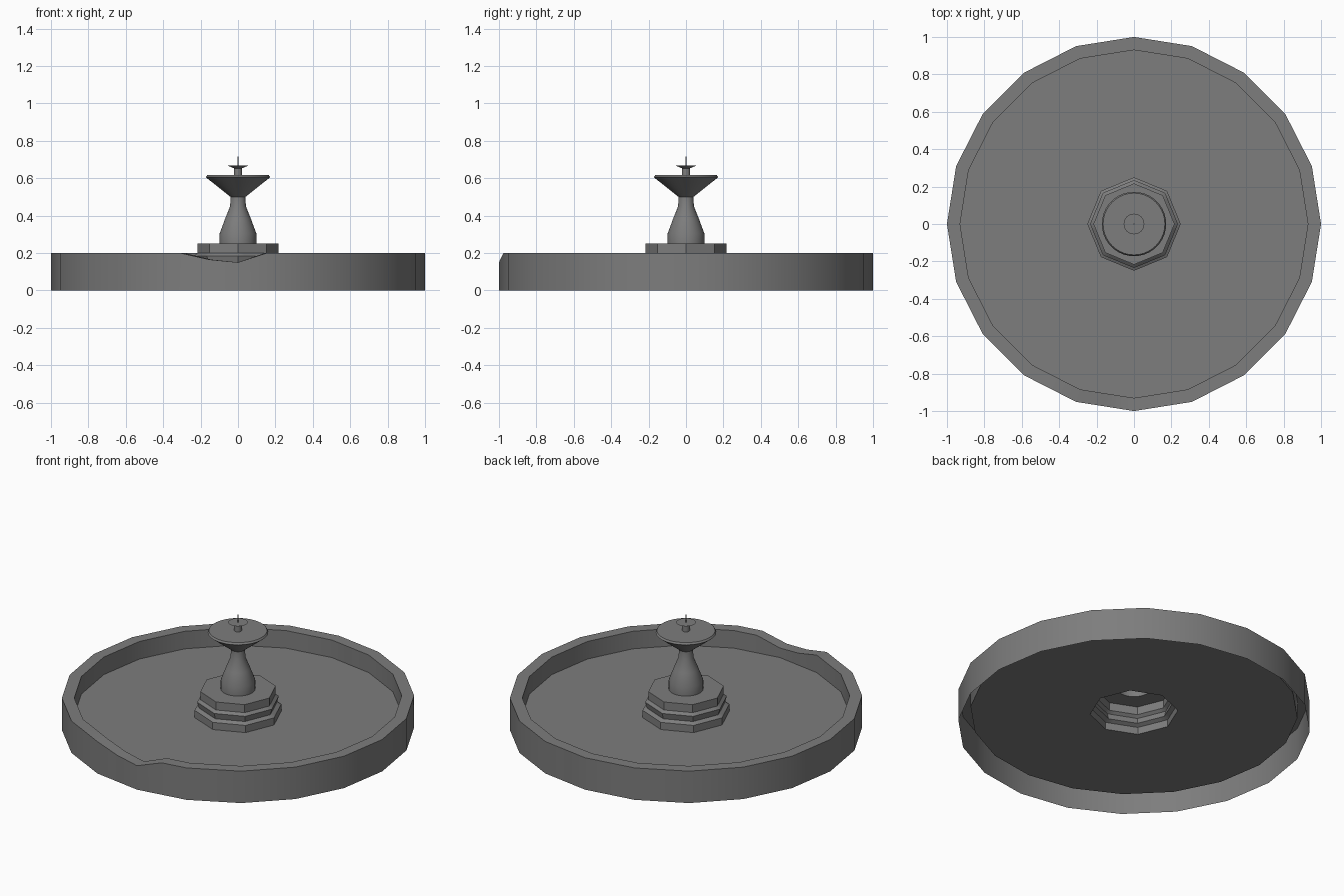
import bpy, bmesh
from math import pi, cos, sin

if "Cube" in bpy.data.objects:
    bpy.data.objects.remove(bpy.data.objects["Cube"])

N = 40  # ring resolution; contains the corners of both 20-gons and 8-gons

# Dark grey stone
stone = bpy.data.materials.new("dark_stone")
stone.diffuse_color = (0.205, 0.205, 0.205, 1)
stone.use_nodes = True
stone.node_tree.nodes["Principled BSDF"].inputs["Base Color"].default_value = stone.diffuse_color


def ring_point(sides, r, i):
    """Point i of N along a regular polygon with a corner at angle 0."""
    a = 2 * pi * i / N
    step = 2 * pi / sides
    rem = ((i * sides) % N) / N * step
    rad = r * cos(step / 2) / cos(rem - step / 2)
    return rad * cos(a), rad * sin(a)


def loft(name, rings, chip=None):
    """Open skin through rings of (sides, radius, z); chip lowers rim points."""
    bm = bmesh.new()
    rows = []
    for k, (sides, r, z) in enumerate(rings):
        row = []
        for i in range(N):
            dz = chip.get(i, 0) if chip and k in (1, 2) else 0
            x, y = ring_point(sides, r, i)
            row.append(bm.verts.new((x, y, z - dz)))
        rows.append(row)
    for lo, hi in zip(rows, rows[1:]):
        for i in range(N):
            j = (i + 1) % N
            bm.faces.new((lo[i], lo[j], hi[j], hi[i]))
    bmesh.ops.remove_doubles(bm, verts=bm.verts, dist=0.0003)
    me = bpy.data.meshes.new(name)
    bm.to_mesh(me)
    bm.free()
    me.materials.append(stone)
    ob = bpy.data.objects.new(name, me)
    bpy.context.collection.objects.link(ob)
    bpy.ops.object.select_all(action='DESELECT')
    ob.select_set(True)
    bpy.context.view_layer.objects.active = ob
    bpy.ops.object.shade_smooth_by_angle(angle=pi / 6)
    return ob


FLOOR = 0.09

# Basin: outer wall, rim with a broken notch at the front, inner wall, floor
loft("basin", [(20, 1.0, 0), (20, 1.0, 0.2), (20, 0.93, 0.2),
               (20, 0.93, FLOOR), (8, 0.25, FLOOR)],
     chip={29: 0.035, 30: 0.05})

# Stepped octagonal pedestal, open below
loft("pedestal", [(8, 0.25, FLOOR), (8, 0.25, 0.135), (8, 0.225, 0.148),
                  (8, 0.235, 0.185), (8, 0.217, 0.2), (8, 0.217, 0.25),
                  (N, 0.098, 0.25)])

# Tapered column flaring into the large flat-topped bowl
loft("column_and_bowl", [(N, r, z) for r, z in (
    (0.098, 0.25), (0.098, 0.305), (0.07, 0.38), (0.042, 0.45), (0.04, 0.5),
    (0.172, 0.605), (0.165, 0.616), (0.155, 0.616), (0.022, 0.616))])

# Small upper dish on its stem
loft("upper_dish", [(N, r, z) for r, z in (
    (0.022, 0.616), (0.022, 0.653), (0.055, 0.667), (0.003, 0.667))])

# Thin water spout
loft("spout", [(N, 0.003, 0.667), (N, 0.003, 0.715), (N, 0, 0.715)])
